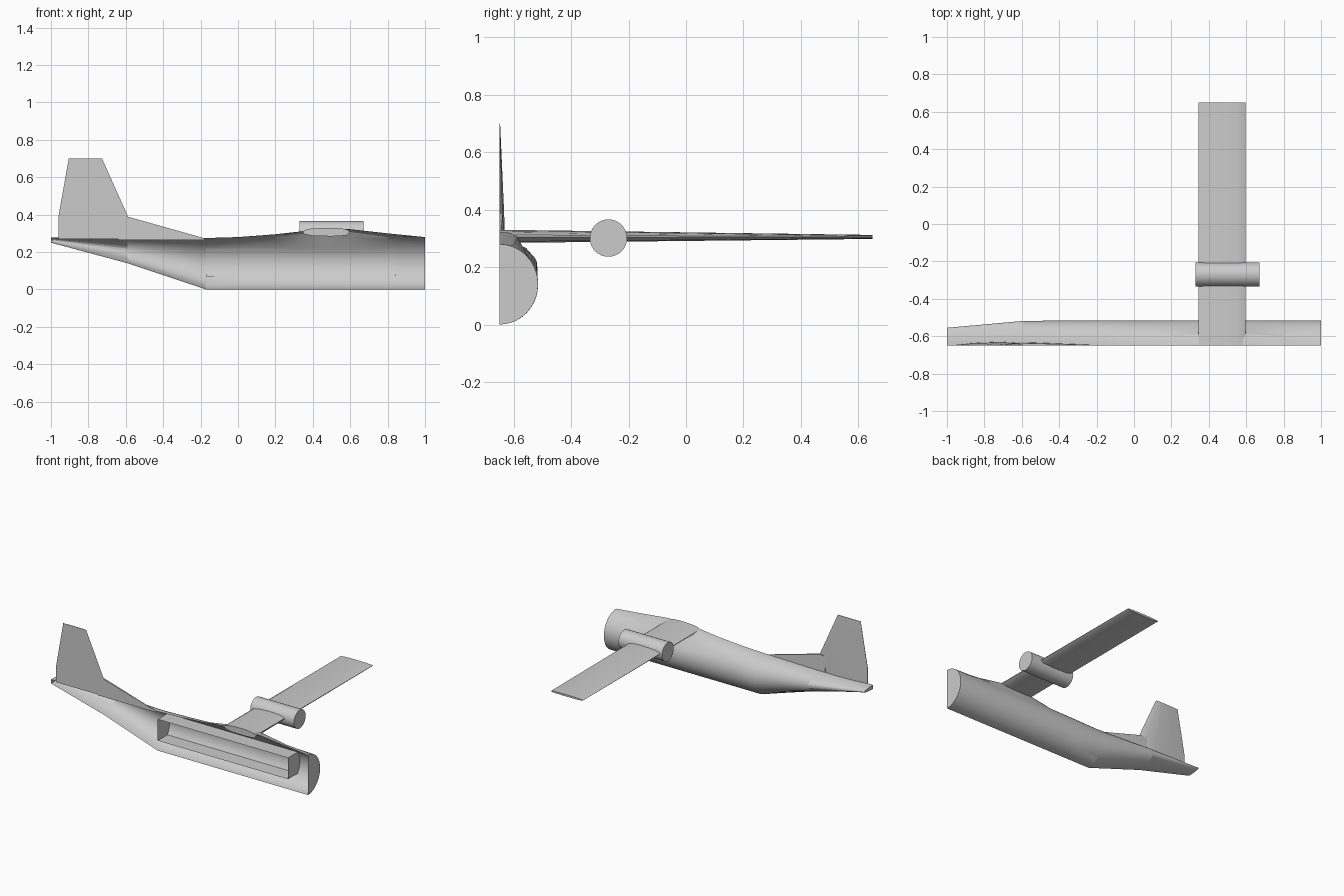
import bpy, bmesh, math
from mathutils import Vector

if "Cube" in bpy.data.objects:
    bpy.data.objects.remove(bpy.data.objects["Cube"])

CUT = -0.65  # the model is one half of an aircraft, cut along this plane

grey = bpy.data.materials.new("plain_grey")
grey.diffuse_color = (0.6, 0.6, 0.6, 1)
grey.use_nodes = True
grey.node_tree.nodes["Principled BSDF"].inputs["Base Color"].default_value = grey.diffuse_color


def loft(name, sections, closed=False, caps=(True, True), angle=15):
    """Skin a row of matching cross-sections."""
    bm = bmesh.new()
    rings = [[bm.verts.new(p) for p in s] for s in sections]
    n = len(rings[0])
    for a, b in zip(rings, rings[1:]):
        for i in range(n if closed else n - 1):
            j = (i + 1) % n
            bm.faces.new((a[i], a[j], b[j], b[i]))
    if caps[0]:
        bm.faces.new(rings[0][::-1])
    if caps[1]:
        bm.faces.new(rings[-1])
    bmesh.ops.recalc_face_normals(bm, faces=bm.faces)
    # open shells: make the outer side the front
    if not closed:
        ref = max(bm.faces, key=lambda f: f.calc_center_median().y)
        if ref.normal.y < 0:
            bmesh.ops.reverse_faces(bm, faces=bm.faces)
    me = bpy.data.meshes.new(name)
    bm.to_mesh(me)
    bm.free()
    me.materials.append(grey)
    ob = bpy.data.objects.new(name, me)
    bpy.context.collection.objects.link(ob)
    bpy.ops.object.select_all(action='DESELECT')
    ob.select_set(True)
    bpy.context.view_layer.objects.active = ob
    bpy.ops.object.shade_smooth_by_angle(angle=math.radians(angle))
    return ob


def mix(a, b, t):
    return a + (b - a) * t


def body_section(x, bottom, top, half_width, hump):
    """Half ellipse; hump raises the upper part to a flat-topped wing saddle."""
    round_top = mix(top, 0.28, 1.0 if hump else 0.0)
    mid, r = (bottom + round_top) / 2, (round_top - bottom) / 2
    pts = []
    for i in range(21):
        a = -90 + 9 * i
        y = half_width * math.cos(math.radians(a))
        z = mid + r * math.sin(math.radians(a))
        if hump and a > 25:
            s = (a - 25) / 65
            if s < 0.8:
                hy, hz = mix(0.122, 0.055, s / 0.8), mix(0.2, top - 0.004, s / 0.8)
            else:
                hy, hz = mix(0.055, 0, (s - 0.8) / 0.2), mix(top - 0.004, top, (s - 0.8) / 0.2)
            y, z = mix(y, hy, hump), mix(z, hz, hump)
            if i == 20:
                z = top
        pts.append((x, CUT + y, z))
    return pts


# Fuselage half shell: x, bottom, top, half width, hump amount
stations = [(-1, 0.25, 0.278, 0.095, 0), (-0.59, 0.14, 0.277, 0.132, 0),
            (-0.17, 0, 0.275, 0.135, 0), (0, 0, 0.28, 0.135, 0),
            (0.2, 0, 0.295, 0.135, 0.5), (0.35, 0, 0.312, 0.135, 1),
            (0.47, 0, 0.322, 0.135, 1), (0.6, 0, 0.322, 0.135, 1),
            (0.8, 0, 0.3, 0.135, 0.5), (1, 0, 0.28, 0.135, 0)]
loft("fuselage", [body_section(*s) for s in stations])

# Cargo bay: floor, curved wall, ceiling and end bulkheads
R = 0.131
lim = math.asin(0.075 / R)
arc = [mix(-lim, lim, i / 8) for i in range(9)]
bay = [(0, 0.07)] + [(R * math.cos(a), 0.145 + R * math.sin(a)) for a in arc] + [(0, 0.22)]
loft("cargo_bay", [[(x, CUT + y, z) for y, z in bay] for x in (-0.17, 0.845)])

# Wing: constant chord, thinning to the tip
foil = [(0.345, 0.1), (0.36, 0.5), (0.39, 0.8), (0.44, 0.95), (0.5, 1), (0.55, 0.85),
        (0.58, 0.6), (0.595, 0.2), (0.595, -0.1), (0.58, -0.8), (0.5, -1), (0.4, -0.9),
        (0.355, -0.5)]
loft("wing", [[(x, y, zc + t * h) for x, t in foil]
              for y, zc, h in ((CUT, 0.307, 0.023), (0.65, 0.305, 0.007))], closed=True, angle=35)

# Engine nacelle
loft("engine", [[(x, -0.27 + 0.065 * math.cos(i * math.pi / 16),
                  0.301 + 0.065 * math.sin(i * math.pi / 16)) for i in range(32)]
                for x in (0.33, 0.67)], closed=True, angle=30)


def fin_section(z, back, front, thick):
    """Half of a symmetric fin profile lying on the cut plane."""
    c = front - back
    prof = [(back, 0), (back, 0.15), (back + 0.3 * c, 0.75), (back + 0.65 * c, 1),
            (back + 0.9 * c, 0.7), (front, 0)]
    return [(x, CUT + t * thick, z) for x, t in prof]


# Tail fin
loft("tail_fin", [fin_section(0.27, -0.96, -0.585, 0.02),
                  fin_section(0.39, -0.96, -0.588, 0.017),
                  fin_section(0.70, -0.905, -0.727, 0.003)], closed=True, angle=25)

# Dorsal fillet running forward from the fin
loft("dorsal_fillet", [[(x, CUT, 0.265), (x, CUT + w, 0.265), (x, CUT + w * 0.7, top), (x, CUT, top)]
                       for x, w, top in ((-0.64, 0.018, 0.388), (-0.585, 0.018, 0.388),
                                         (-0.18, 0.003, 0.274))], closed=True, angle=25)
